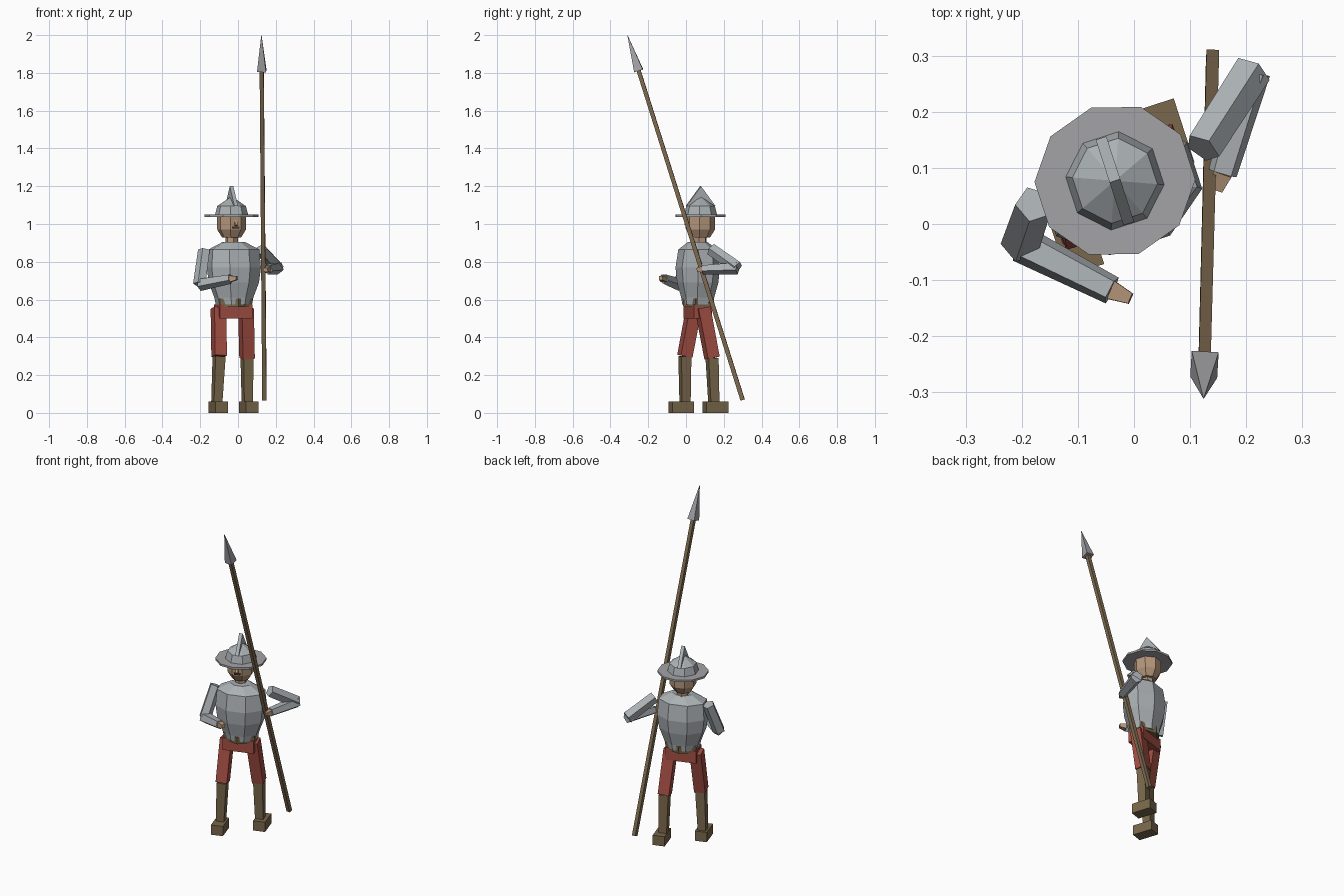
import bpy, bmesh, math
from mathutils import Vector, Matrix

if "Cube" in bpy.data.objects:
    bpy.data.objects.remove(bpy.data.objects["Cube"])

YAW = math.radians(18)                       # the whole figure is turned a little
FACING = Vector((math.sin(YAW), -math.cos(YAW), 0))
TURN = Matrix.Rotation(YAW, 4, 'Z')


def mat(name, col):
    m = bpy.data.materials.new(name)
    m.diffuse_color = (*col, 1)
    m.use_nodes = True
    m.node_tree.nodes["Principled BSDF"].inputs["Base Color"].default_value = m.diffuse_color
    return m


STEEL = mat("steel", (0.41, 0.44, 0.46))
DULL = mat("dull_steel", (0.37, 0.37, 0.39))
RED = mat("red_cloth", (0.36, 0.075, 0.055))
LEATHER = mat("brown_leather", (0.19, 0.135, 0.07))
WOOD = mat("wood", (0.21, 0.145, 0.08))
SKIN = mat("skin", (0.47, 0.31, 0.20))
HAIR = mat("dark_hair", (0.08, 0.045, 0.025))


def finish(name, bm, material):
    bmesh.ops.recalc_face_normals(bm, faces=bm.faces)
    me = bpy.data.meshes.new(name)
    bm.to_mesh(me)
    bm.free()
    me.materials.append(material)
    ob = bpy.data.objects.new(name, me)
    bpy.context.collection.objects.link(ob)
    return ob


def loft(name, rings, material):
    """Skin a list of equal point rings and cap both ends."""
    bm = bmesh.new()
    vs = [[bm.verts.new(p) for p in ring] for ring in rings]
    n = len(vs[0])
    for a, b in zip(vs, vs[1:]):
        for i in range(n):
            j = (i + 1) % n
            bm.faces.new((a[i], a[j], b[j], b[i]))
    bm.faces.new(vs[0])
    bm.faces.new(vs[-1])
    return finish(name, bm, material)


def limb(name, p, q, r1, r2, sides, material, ref=FACING, phase=None):
    """Tapered prism between two points."""
    p, q = Vector(p), Vector(q)
    n = (q - p).normalized()
    u = (ref - n * ref.dot(n)).normalized()
    v = n.cross(u)
    ph = math.pi / sides if phase is None else phase
    ang = [ph + 2 * math.pi * i / sides for i in range(sides)]
    return loft(name, [[c + (u * math.cos(a) + v * math.sin(a)) * r for a in ang]
                       for c, r in ((p, r1), (q, r2))], material)


def turned(name, centre, profile, sides, material, phase=0.0):
    """Upright lofted body: profile rows are (z, half width, half depth)."""
    c = Vector((*centre, 0))
    ang = [phase - math.pi / 2 + 2 * math.pi * i / sides for i in range(sides)]
    return loft(name, [[c + TURN @ Vector((rx * math.cos(a), ry * math.sin(a), z)) for a in ang]
                       for z, rx, ry in profile], material)


def box(name, centre, size, material):
    bm = bmesh.new()
    bmesh.ops.create_cube(bm, size=1, matrix=Matrix.Translation(centre) @ TURN
                          @ Matrix.Diagonal((*size, 1)))
    return finish(name, bm, material)


HEAD = (-0.034, 0.077)
BODY = (-0.022, 0.062)

# torso armour, belt and hips
turned("breastplate", BODY, [(0.575, 0.098, 0.080), (0.61, 0.106, 0.085), (0.69, 0.137, 0.106),
                             (0.77, 0.148, 0.114), (0.865, 0.140, 0.098), (0.905, 0.06, 0.05)],
       8, STEEL, math.pi / 8)
turned("belt", BODY, [(0.56, 0.101, 0.080), (0.605, 0.106, 0.084)], 6, LEATHER)
box("hips", (-0.025, 0.062, 0.537), (0.18, 0.10, 0.075), RED)

# legs: ankle, knee, hip and foot centre for each side
for side, ankle, knee, hip, foot in (
        ("left", (-0.113, -0.005, 0.04), (-0.100, -0.006, 0.30), (-0.103, 0.042, 0.555), (-0.105, -0.025)),
        ("right", (0.049, 0.148, 0.04), (0.048, 0.138, 0.29), (0.042, 0.088, 0.555), (0.056, 0.156))):
    box(side + "_shoe", (*foot, 0.03), (0.07, 0.12, 0.06), LEATHER)
    limb(side + "_boot", ankle, knee, 0.033, 0.039, 4, LEATHER)
    limb(side + "_thigh", knee, hip, 0.046, 0.047, 4, RED)

# arms: shoulder, elbow, wrist and fingertip for each side
UP = Vector((0, 0, 1))
for side, shoulder, elbow, wrist, tip in (
        ("left", (-0.178, 0.035, 0.86), (-0.202, -0.035, 0.68), (-0.040, -0.118, 0.71), (-0.006, -0.133, 0.714)),
        ("right", (0.122, 0.135, 0.865), (0.210, 0.272, 0.768), (0.158, 0.090, 0.76), (0.148, 0.060, 0.757))):
    limb(side + "_upper_arm", shoulder, elbow, 0.034, 0.036, 5, STEEL)
    limb(side + "_forearm", elbow, wrist, 0.035, 0.027, 5, STEEL, UP)
    limb(side + "_hand", wrist, tip, 0.024, 0.014, 4, SKIN, UP)

# neck, head and face
turned("neck", HEAD, [(0.88, 0.034, 0.034), (0.945, 0.034, 0.034)], 6, SKIN)
turned("head", HEAD, [(0.928, 0.05, 0.05), (0.97, 0.076, 0.076), (1.05, 0.078, 0.078)],
       8, SKIN, math.pi / 8)
h = Vector((*HEAD, 0))
limb("nose", h + FACING * 0.07 + UP * 1.02, h + FACING * 0.08 + UP * 0.992, 0.006, 0.012, 4, SKIN)
box("moustache", h + FACING * 0.072 + UP * 0.982, (0.036, 0.012, 0.01), HAIR)

# helmet: brim, crown and crest
turned("helmet_brim", HEAD, [(1.037, 0.144, 0.137), (1.049, 0.144, 0.137)], 10, DULL)
turned("helmet_crown", HEAD, [(1.045, 0.089, 0.089), (1.095, 0.076, 0.076), (1.145, 0.002, 0.002)],
       8, STEEL, math.pi / 8)
loft("helmet_crest", [[h + TURN @ Vector((x, y, z)) for y, z in ((-0.08, 1.095), (0.08, 1.095), (0, 1.2))]
                      for x in (-0.010, 0.010)], STEEL)

# spear
BUTT, TIP = Vector((0.140, 0.30, 0.068)), Vector((0.124, -0.31, 2.0))
NECK = BUTT.lerp(TIP, 0.902)
limb("spear_shaft", BUTT, NECK, 0.016, 0.015, 4, WOOD, phase=0.4)
limb("spear_head", NECK, TIP, 0.034, 0.001, 4, DULL, phase=0.4)
